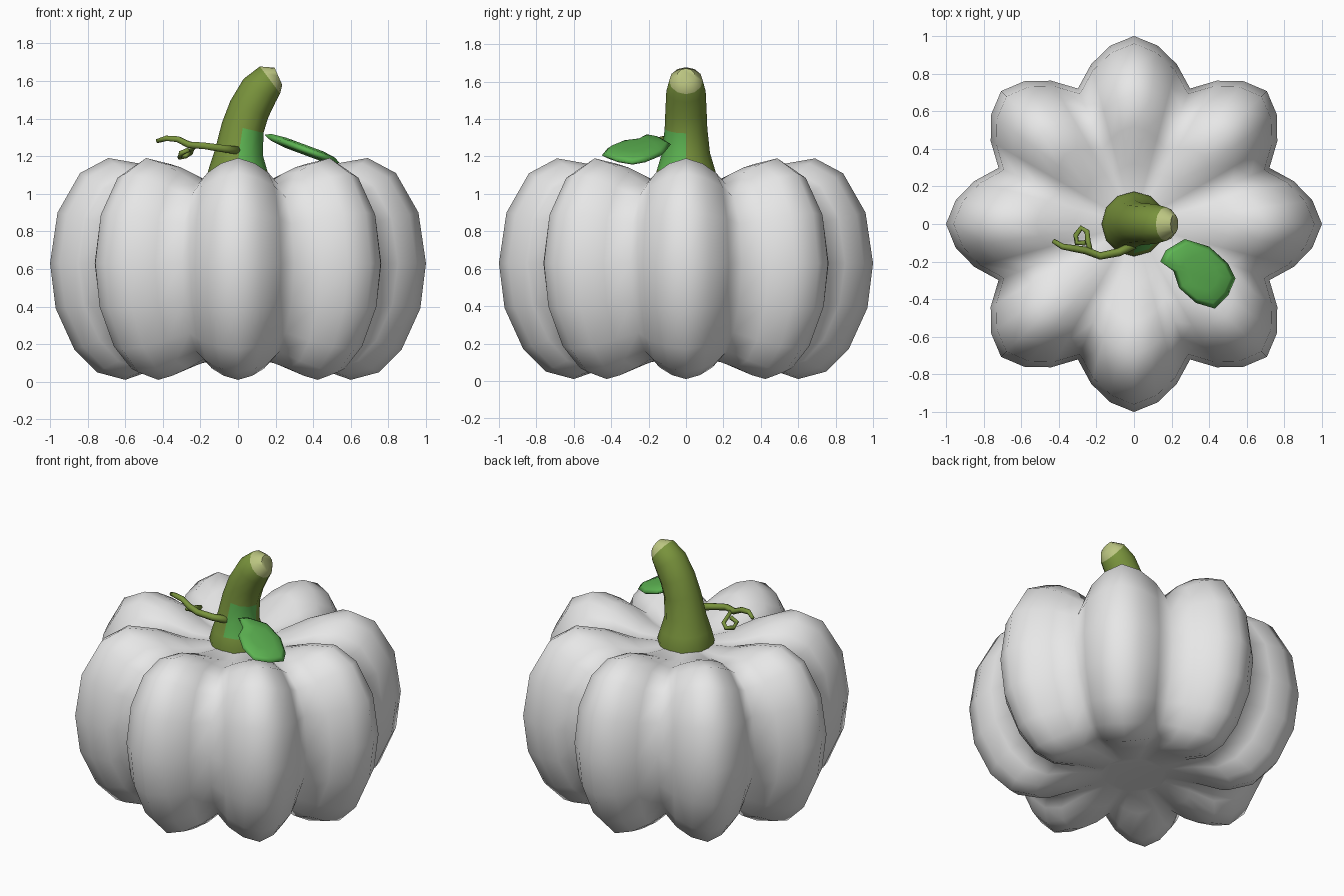
import bpy
from math import sin, cos, pi, radians
from mathutils import Vector

cube = bpy.data.objects.get("Cube")
if cube:
    bpy.data.objects.remove(cube, do_unlink=True)


def material(name, color):
    mat = bpy.data.materials.new(name)
    mat.use_nodes = True
    mat.diffuse_color = (*color, 1)
    shader = next(n for n in mat.node_tree.nodes if n.type == "BSDF_PRINCIPLED")
    shader.inputs["Base Color"].default_value = (*color, 1)
    return mat


skin = material("pale grey skin", (0.8, 0.8, 0.8))
olive = material("olive stem", (0.19, 0.29, 0.045))
leaf_green = material("leaf green", (0.11, 0.46, 0.085))
cut_green = material("pale cut green", (0.5, 0.56, 0.22))


def loft(name, rings, materials, rule=None, sharp=None):
    """Skin closed rings in order; rule(ring, side) gives a material index."""
    count = len(rings[0])
    verts = [p for ring in rings for p in ring]
    faces, slots = [], []
    for i in range(len(rings) - 1):
        for j in range(count):
            k = (j + 1) % count
            a, b = i * count, (i + 1) * count
            faces.append((a + j, a + k, b + k, b + j))
            slots.append(rule(i, j) if rule else 0)
    last = (len(rings) - 1) * count
    faces.append(tuple(reversed(range(count))))
    faces.append(tuple(range(last, last + count)))
    slots += [0, rule(len(rings) - 1, 0) if rule else 0]
    mesh = bpy.data.meshes.new(name)
    mesh.from_pydata(verts, [], faces)
    for mat in materials:
        mesh.materials.append(mat)
    for poly, slot in zip(mesh.polygons, slots):
        poly.material_index = slot
        poly.use_smooth = True
    obj = bpy.data.objects.new(name, mesh)
    bpy.context.collection.objects.link(obj)
    if sharp:
        bpy.ops.object.select_all(action="DESELECT")
        obj.select_set(True)
        bpy.context.view_layer.objects.active = obj
        bpy.ops.object.shade_smooth_by_angle(angle=radians(sharp))
    return obj


def tube_rings(path, radii, sides, ref):
    """Circles square to the path, one per path point."""
    path = [Vector(p) for p in path]
    rings = []
    for i, p in enumerate(path):
        ahead = path[min(i + 1, len(path) - 1)]
        behind = path[max(i - 1, 0)]
        t = (ahead - behind).normalized()
        v = (ref - t * ref.dot(t)).normalized()
        u = v.cross(t)
        angles = [2 * pi * j / sides for j in range(sides)]
        rings.append([p + radii[i] * (u * cos(a) + v * sin(a)) for a in angles])
    return rings


# Body: eight lobes, blended between a ridge and a groove profile (radius, z)
LOBES, STEPS = 8, 6
ridge = [(0.2, 0.12), (0.4, 0.08), (0.6, 0.01), (0.75, 0.05), (0.87, 0.17), (0.97, 0.39),
         (1, 0.63), (0.96, 0.9), (0.84, 1.11), (0.69, 1.19), (0.52, 1.16), (0.32, 1.07), (0.13, 1.04)]
groove = [(0.2, 0.12), (0.35, 0.12), (0.48, 0.12), (0.58, 0.16), (0.67, 0.26), (0.75, 0.43),
          (0.78, 0.63), (0.75, 0.84), (0.67, 0.98), (0.56, 1.05), (0.43, 1.06), (0.28, 1.04), (0.13, 1.04)]
rings = []
for high, low in zip(ridge, groove):
    ring = []
    for j in range(LOBES * STEPS):
        off = (j + STEPS // 2) % STEPS - STEPS // 2
        blend = 1 - abs(2 * off / STEPS) ** 1.5
        r, z = Vector(low).lerp(Vector(high), blend)
        a = 2 * pi * j / (LOBES * STEPS)
        ring.append((r * cos(a), r * sin(a), z))
    rings.append(ring)
loft("pumpkin_body", rings, [skin])

# Stem: leans toward +x, with a pale cut end and a green patch at front left
stem_path = [(0, 1), (0, 1.07), (0, 1.13), (0.005, 1.22), (0.025, 1.35),
             (0.06, 1.45), (0.115, 1.55), (0.17, 1.605), (0.215, 1.625)]
stem_radii = [0.17, 0.172, 0.155, 0.128, 0.114, 0.11, 0.105, 0.09, 0.05]
SIDES = 12


def stem_color(ring, side):
    if ring >= len(stem_path) - 2:
        return 2
    return 1 if ring in (2, 3) and side >= SIDES * 3 // 4 else 0


loft("stem", tube_rings([(x, 0, z) for x, z in stem_path], stem_radii, SIDES, Vector((0, 1, 0))),
     [olive, leaf_green, cut_green], stem_color, 50)

# Tendril: a wavy shoot with a small curl hanging from it
up = Vector((0, 0, 1))
shoot = [(0, -0.11, 1.23), (-0.08, -0.15, 1.24), (-0.18, -0.17, 1.255), (-0.26, -0.14, 1.26),
         (-0.32, -0.13, 1.29), (-0.38, -0.12, 1.295), (-0.43, -0.09, 1.28)]
loft("tendril_shoot", tube_rings(shoot, [0.024, 0.022, 0.02, 0.02, 0.018, 0.016, 0.012], 6, up), [olive])
curl = [(-0.23, -0.155, 1.255), (-0.245, -0.09, 1.24), (-0.25, -0.04, 1.22), (-0.28, -0.02, 1.2),
        (-0.31, -0.06, 1.195), (-0.305, -0.1, 1.215), (-0.26, -0.1, 1.235)]
loft("tendril_curl", tube_rings(curl, [0.014] * len(curl), 6, up), [olive])

# Leaf: a thick pad sloping down toward +x
outline = [(0.14, -0.2), (0.21, -0.25), (0.24, -0.34), (0.33, -0.42), (0.43, -0.45), (0.5, -0.38),
           (0.54, -0.29), (0.5, -0.21), (0.4, -0.12), (0.27, -0.08), (0.17, -0.14)]
center = Vector((0.37, -0.26))
rings = []
for scale, lift in ((0.5, -0.028), (0.85, -0.018), (1, 0), (0.85, 0.018), (0.5, 0.028)):
    flat = [center.lerp(Vector(p), scale) for p in outline]
    rings.append([(p.x, p.y, 1.365 - 0.37 * p.x + lift) for p in flat])
loft("leaf", rings, [leaf_green])
